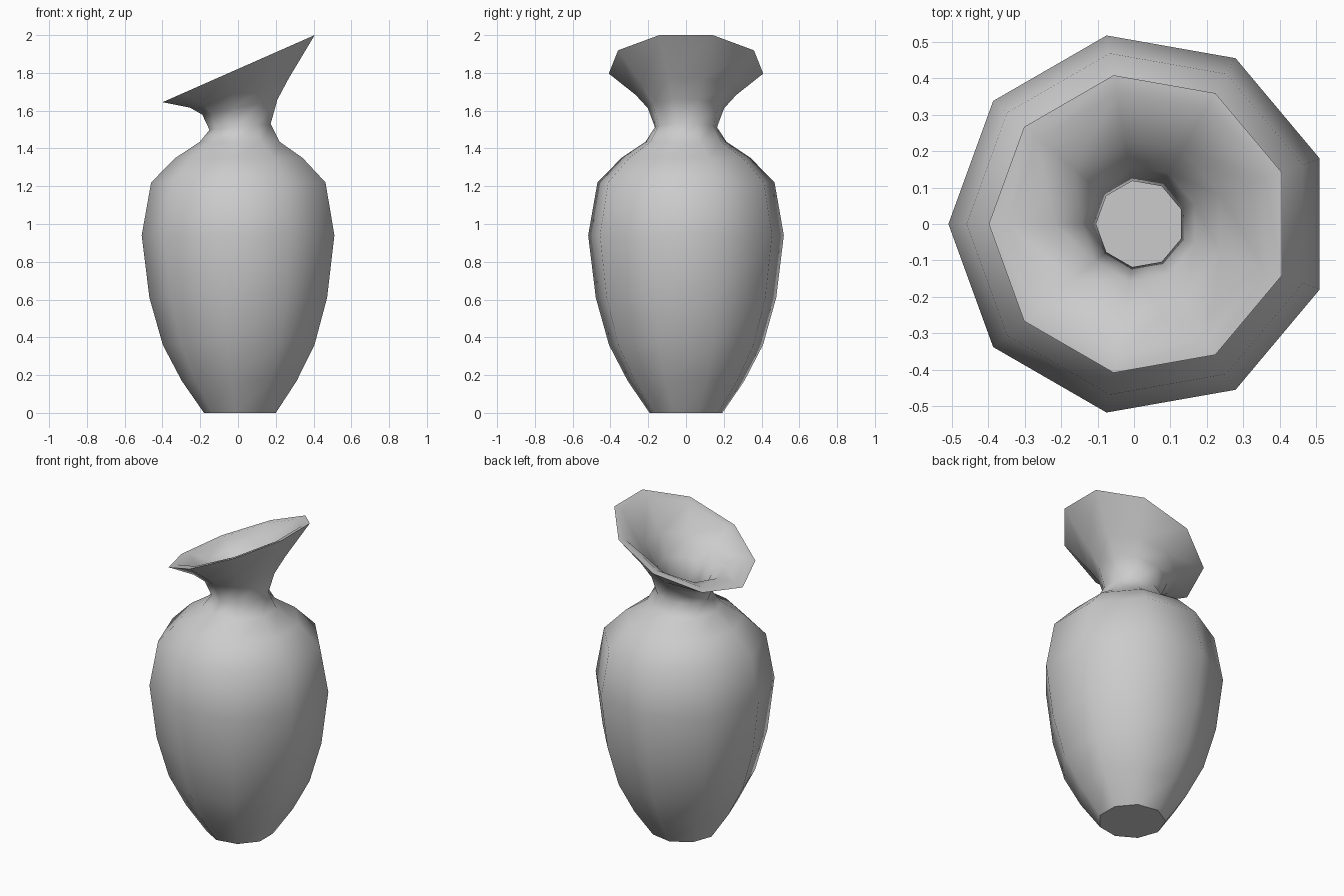
import bpy
import bmesh
from math import cos, sin, radians

cube = bpy.data.objects.get("Cube")
if cube:
    bpy.data.objects.remove(cube, do_unlink=True)

SIDES = 9
CENTRE_X = 0.016

# Profile rings: radius, height at the axis, tilt (rise per unit of x)
OUTER = [(0.196, 0.0, 0), (0.314, 0.17, 0), (0.414, 0.36, 0), (0.485, 0.61, 0),
         (0.526, 0.94, 0), (0.476, 1.22, 0), (0.347, 1.35, 0), (0.218, 1.435, 0),
         (0.167, 1.515, 0.1), (0.205, 1.62, 0.2), (0.27, 1.697, 0.3), (0.415, 1.828, 0.441)]
INNER = [(0.365, 1.826, 0.441), (0.235, 1.725, 0.3), (0.16, 1.635, 0.2),
         (0.12, 1.515, 0.1), (0.185, 1.40, 0), (0.32, 1.31, 0), (0.43, 1.20, 0),
         (0.476, 0.94, 0), (0.435, 0.62, 0), (0.365, 0.38, 0), (0.27, 0.20, 0), (0.17, 0.05, 0)]


def add_ring(bm, radius, height, tilt):
    """One nine-sided ring, with a corner pointing to -x."""
    ring = []
    for i in range(SIDES):
        a = radians(180 + i * 360 / SIDES)
        x = radius * cos(a)
        ring.append(bm.verts.new((CENTRE_X + x, radius * sin(a), height + tilt * x)))
    return ring


# Vase wall: up the outside, over the lip and down the inside
bm = bmesh.new()
rings = [add_ring(bm, *r) for r in OUTER + INNER]
for low, high in zip(rings, rings[1:]):
    for i in range(SIDES):
        j = (i + 1) % SIDES
        bm.faces.new((low[i], low[j], high[j], high[i])).smooth = True

# Flat foot and inside floor
bm.faces.new(rings[0][::-1])
bm.faces.new(rings[-1])

# Crisp edges at the foot, the lip and the floor
for ring in (rings[0], rings[len(OUTER) - 1], rings[-1]):
    for i in range(SIDES):
        bm.edges.get((ring[i], ring[(i + 1) % SIDES])).smooth = False

mesh = bpy.data.meshes.new("vase")
bm.to_mesh(mesh)
bm.free()
vase = bpy.data.objects.new("vase", mesh)
bpy.context.collection.objects.link(vase)

# Plain light grey clay
clay = bpy.data.materials.new("light_grey_clay")
clay.use_nodes = True
grey = (0.6, 0.6, 0.6, 1.0)
clay.diffuse_color = grey
clay.node_tree.nodes["Principled BSDF"].inputs["Base Color"].default_value = grey
mesh.materials.append(clay)
